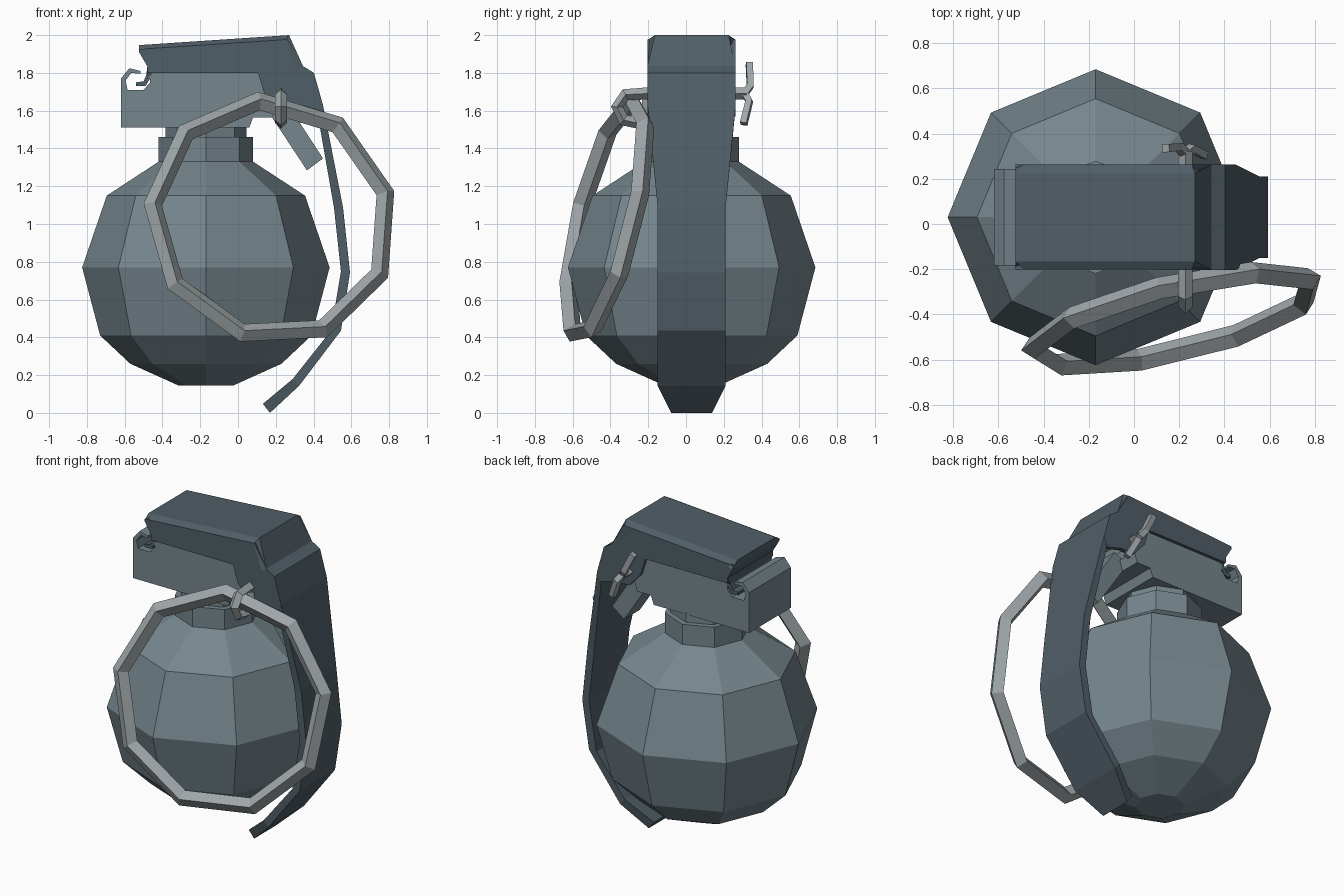
import bpy, bmesh, math
from mathutils import Matrix, Vector

if "Cube" in bpy.data.objects:
    bpy.data.objects.remove(bpy.data.objects["Cube"])

CX, CY = -0.17, 0.03   # body axis


def material(name, rgb):
    m = bpy.data.materials.new(name)
    m.diffuse_color = (*rgb, 1)
    m.use_nodes = True
    m.node_tree.nodes["Principled BSDF"].inputs["Base Color"].default_value = m.diffuse_color
    return m


BODY = material("slate grey", (0.18, 0.24, 0.27))
LEVER = material("dark slate", (0.08, 0.112, 0.135))
STEEL = material("light steel", (0.35, 0.385, 0.40))


def finish(name, bm, mat):
    bmesh.ops.recalc_face_normals(bm, faces=bm.faces[:])
    me = bpy.data.meshes.new(name)
    bm.to_mesh(me)
    bm.free()
    me.materials.append(mat)
    ob = bpy.data.objects.new(name, me)
    bpy.context.collection.objects.link(ob)
    return ob


def skin(bm, rings):
    """Join equal-length closed rings of points and cap both ends."""
    vs = [[bm.verts.new(p) for p in r] for r in rings]
    n = len(vs[0])
    for a, b in zip(vs, vs[1:]):
        for i in range(n):
            j = (i + 1) % n
            bm.faces.new((a[i], a[j], b[j], b[i]))
    bm.faces.new(vs[0])
    bm.faces.new(vs[-1])


def lathe(name, profile, mat, sides=8):
    bm = bmesh.new()
    skin(bm, [[(CX + r * math.cos(math.tau * i / sides),
                CY + r * math.sin(math.tau * i / sides), z)
               for i in range(sides)] for r, z in profile])
    finish(name, bm, mat)


def prism(name, outline, y0, y1, mat):
    bm = bmesh.new()
    skin(bm, [[(x, y, z) for x, z in outline] for y in (y0, y1)])
    finish(name, bm, mat)


def bar(name, points, r, mat):
    """Four-sided wire following a path."""
    cu = bpy.data.curves.new(name, 'CURVE')
    cu.dimensions = '3D'
    cu.bevel_depth, cu.bevel_resolution, cu.use_fill_caps = r, 0, True
    sp = cu.splines.new('POLY')
    sp.use_smooth = False
    sp.points.add(len(points) - 1)
    for p, co in zip(sp.points, points):
        p.co = (*co, 1)
    cu.materials.append(mat)
    ob = bpy.data.objects.new(name, cu)
    bpy.context.collection.objects.link(ob)
    bpy.ops.object.select_all(action='DESELECT')
    ob.select_set(True)
    bpy.context.view_layer.objects.active = ob
    bpy.ops.object.convert(target='MESH')


# Octagonal body and stepped neck
lathe("body", [(0.145, 0.145), (0.40, 0.26), (0.56, 0.41), (0.655, 0.77),
               (0.525, 1.15), (0.25, 1.33)], BODY)
lathe("neck_collar", [(0.25, 1.33), (0.25, 1.46)], BODY)
lathe("neck_top", [(0.215, 1.46), (0.215, 1.52)], BODY)

# Fuze head with the hinge groove at its left end
prism("fuze_head", [(-0.62, 1.51), (-0.62, 1.77), (-0.575, 1.825), (-0.515, 1.81),
                    (-0.515, 1.795), (-0.565, 1.80), (-0.595, 1.76), (-0.585, 1.71),
                    (-0.50, 1.71), (-0.465, 1.75), (-0.47, 1.80), (0.106, 1.80),
                    (0.20, 1.63), (0.18, 1.565), (0.08, 1.565), (0.06, 1.51)],
      CY - 0.213, CY + 0.213, BODY)
# Angled stub pointing down behind the lever
prism("fuze_stub", [(0.14, 1.625), (0.365, 1.284), (0.45, 1.347), (0.24, 1.67)],
      CY - 0.08, CY + 0.08, BODY)

# Lever sheet: outer x, z; inner x, z; outer and inner half width
W = 0.233
rows = [(-0.54, 1.75, -0.54, 1.73, .21, .21), (-0.50, 1.755, -0.49, 1.73, .21, .21),
        (-0.485, 1.79, -0.46, 1.78, .21, .21), (-0.48, 1.835, -0.45, 1.83, W, W),
        (-0.524, 1.91, -0.49, 1.90, W, W), (-0.524, 1.947, -0.49, 1.925, .195, W),
        (0.27, 2.0, 0.255, 1.975, .195, W), (0.344, 1.836, 0.31, 1.81, W, W),
        (0.402, 1.80, 0.365, 1.77, W, W), (0.45, 1.63, 0.415, 1.62, W, W),
        (0.556, 1.088, 0.508, 1.088, .18, .18), (0.593, 0.743, 0.545, 0.748, .18, .18),
        (0.545, 0.435, 0.492, 0.435, .18, .18), (0.323, 0.143, 0.29, 0.18, .18, .18),
        (0.169, 0.0, 0.132, 0.048, .108, .108)]
bm = bmesh.new()
skin(bm, [[(ox, CY - ho, oz), (ox, CY + ho, oz), (ix, CY + hi, iz), (ix, CY - hi, iz)]
          for ox, oz, ix, iz, ho, hi in rows])
finish("lever", bm, LEVER)

# Folded side walls of the lever cap
wall = [(-0.524, 1.925), (0.262, 1.977), (0.344, 1.836), (0.402, 1.80), (0.45, 1.63),
        (0.425, 1.57), (0.32, 1.60), (0.22, 1.60), (0.14, 1.69), (0.106, 1.80),
        (-0.48, 1.80), (-0.48, 1.835), (-0.524, 1.91)]
for side, s in (("front", -1), ("back", 1)):
    prism("lever_wall_" + side, wall, CY + s * W, CY + s * 0.205, LEVER)

# Pull ring: nine-sided, diamond section, tilted
n = Vector((0.237, -1, 0.242)).normalized()
u = Vector((-0.065, 0.136, 0.626))
u = (u - n * u.dot(n)).normalized()
w = n.cross(u)
bpy.ops.mesh.primitive_torus_add(major_segments=9, minor_segments=4,
                                 major_radius=0.645, minor_radius=0.05)
ring = bpy.context.object
ring.name = "pull_ring"
ring.data.materials.append(STEEL)
ring.matrix_world = (Matrix.Translation((0.176, -0.42, 1.024))
                     @ Matrix((u, w, n)).transposed().to_4x4())

# Safety pin with an eye around the ring and two splayed legs
PX = 0.2275
bar("safety_pin", [(PX, y, z) for y, z in
                   [(0.32, 1.69), (-0.22, 1.69), (-0.32, 1.685), (-0.365, 1.62),
                    (-0.33, 1.55), (-0.26, 1.535), (-0.205, 1.58), (-0.20, 1.66)]],
    0.032, STEEL)
bar("pin_leg_upper", [(PX, 0.31, 1.69), (0.20, 0.34, 1.73), (0.14, 0.335, 1.85)],
    0.025, STEEL)
bar("pin_leg_lower", [(PX, 0.31, 1.69), (0.255, 0.335, 1.65), (0.31, 0.305, 1.53)],
    0.025, STEEL)
